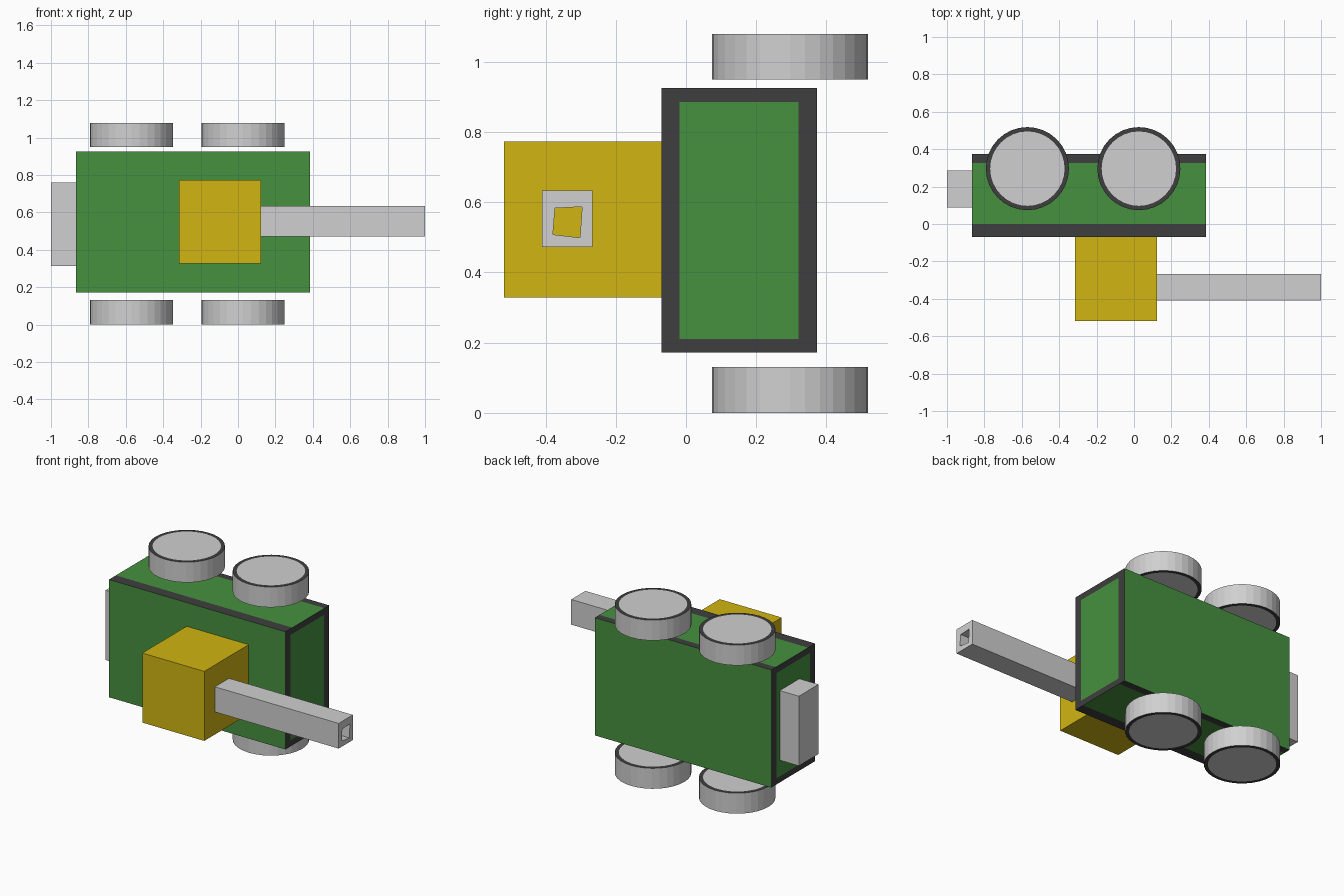
import bpy, bmesh, math
from mathutils import Matrix, Vector

if "Cube" in bpy.data.objects:
    bpy.data.objects.remove(bpy.data.objects["Cube"])


def mat(name, rgb):
    m = bpy.data.materials.new(name)
    m.diffuse_color = (*rgb, 1)
    m.use_nodes = True
    m.node_tree.nodes["Principled BSDF"].inputs["Base Color"].default_value = m.diffuse_color
    return m


GREEN = mat("green", (0.061, 0.285, 0.049))
DARK = mat("dark_grey", (0.049, 0.049, 0.049))
YELLOW = mat("yellow", (0.64, 0.46, 0.006))
GREY = mat("light_grey", (0.63, 0.63, 0.63))


def finish(bm, name, mats):
    bmesh.ops.recalc_face_normals(bm, faces=bm.faces[:])
    me = bpy.data.meshes.new(name)
    bm.to_mesh(me)
    bm.free()
    for m in mats:
        me.materials.append(m)
    ob = bpy.data.objects.new(name, me)
    bpy.context.collection.objects.link(ob)
    return ob


def box_bm(lo, hi):
    lo, hi = Vector(lo), Vector(hi)
    bm = bmesh.new()
    bmesh.ops.create_cube(bm, size=1, matrix=Matrix.Translation((lo + hi) / 2)
                          @ Matrix.Diagonal((*(hi - lo), 1)))
    return bm


# Hull: green box with dark bands on top and bottom and dark frames on the ends
bm = box_bm((-0.865, -0.07, 0.172), (0.385, 0.373, 0.925))
for axis, cuts in ((1, (-0.018, 0.0, 0.32, 0.326)), (2, (0.211, 0.885))):
    for c in cuts:
        n = Vector((0, 0, 0))
        n[axis] = 1
        bmesh.ops.bisect_plane(bm, geom=bm.verts[:] + bm.edges[:] + bm.faces[:],
                               plane_co=n * c, plane_no=n)
bm.normal_update()
for f in bm.faces:
    c = f.calc_center_median()
    if abs(f.normal.z) > 0.5:
        f.material_index = int(not 0.0 < c.y < 0.326)
    elif abs(f.normal.x) > 0.5:
        f.material_index = int(not (-0.018 < c.y < 0.32 and 0.211 < c.z < 0.885))
finish(bm, "hull", [GREEN, DARK])

# Turret block and rear plate
finish(box_bm((-0.315, -0.518, 0.328), (0.124, -0.07, 0.773)), "turret", [YELLOW])
finish(box_bm((-1.0, 0.088, 0.314), (-0.865, 0.287, 0.76)), "rear_plate", [GREY])

# Barrel: square tube with a slightly skewed bore, open through to the turret
bm = bmesh.new()
outer = [(-0.41, 0.472), (-0.267, 0.472), (-0.267, 0.633), (-0.41, 0.633)]
bore = [(-0.379, 0.508), (-0.302, 0.499), (-0.296, 0.587), (-0.373, 0.583)]
rings = [[bm.verts.new((x, y, z)) for y, z in loop]
         for x, loop in ((0.124, bore), (1.0, bore), (1.0, outer), (0.124, outer))]
for a, b in zip(rings, rings[1:]):
    for i in range(4):
        j = (i + 1) % 4
        bm.faces.new((a[i], a[j], b[j], b[i]))
for i in range(4):
    j = (i + 1) % 4
    bm.faces.new((rings[3][i], rings[3][j], rings[0][j], rings[0][i]))
finish(bm, "barrel", [GREY])


# Wheels: grey drums whose caps have a dark rim
def wheel(name, x, z0, z1):
    bm = bmesh.new()
    bmesh.ops.create_cone(bm, cap_ends=True, segments=32, radius1=0.222, radius2=0.222,
                          depth=z1 - z0,
                          matrix=Matrix.Translation((x, 0.296, (z0 + z1) / 2)))
    bm.normal_update()
    caps = [f for f in bm.faces if abs(f.normal.z) > 0.5]
    for cap in caps:
        rim = bmesh.ops.inset_region(bm, faces=[cap], thickness=0.023)["faces"]
        for f in rim:
            f.material_index = 1
    finish(bm, name, [GREY, DARK])


for end, x in (("rear", -0.57), ("front", 0.026)):
    wheel(f"{end}_lower_wheel", x, 0.0, 0.131)
    wheel(f"{end}_upper_wheel", x, 0.949, 1.079)
